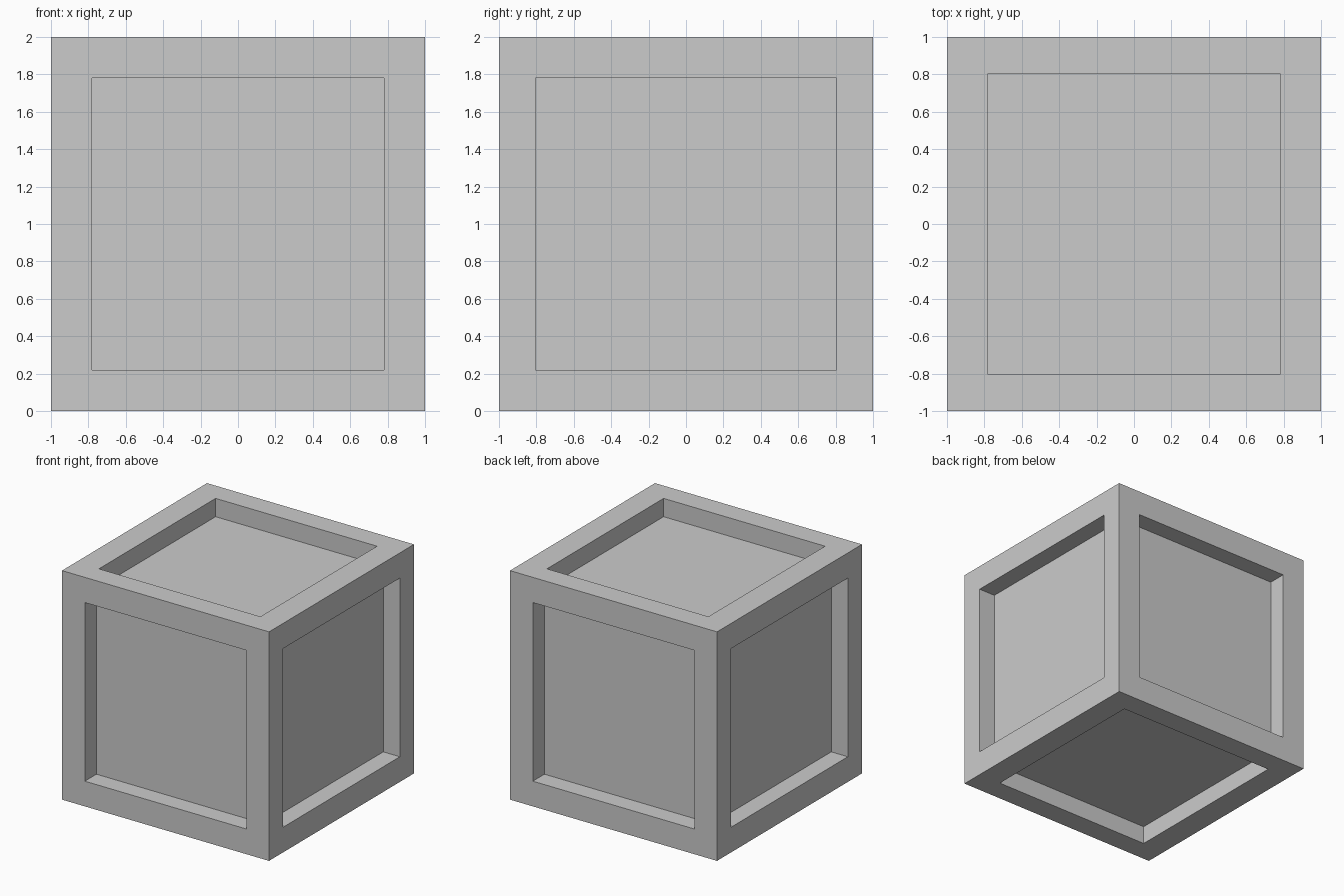
import bpy, bmesh
from mathutils import Vector

if "Cube" in bpy.data.objects:
    bpy.data.objects.remove(bpy.data.objects["Cube"])

OPENING = Vector((0.78, 0.805, 0.78))   # half size of the panel openings along x, y, z
DEPTH = 0.16                            # how far every panel is sunk


def sink_panel(bm, face):
    """Inset one cube face to the opening size, then push it inwards with straight walls."""
    normal = face.normal.copy()
    bmesh.ops.inset_individual(bm, faces=[face], thickness=0.1, depth=0)
    for v in face.verts:
        for i in range(3):
            if abs(normal[i]) < 0.5:
                v.co[i] = OPENING[i] if v.co[i] > 0 else -OPENING[i]
    sunk = bmesh.ops.extrude_discrete_faces(bm, faces=[face])["faces"][0]
    bmesh.ops.translate(bm, verts=sunk.verts, vec=-normal * DEPTH)


# Crate: a cube with a sunken panel on all six sides
bm = bmesh.new()
bmesh.ops.create_cube(bm, size=2)
bm.normal_update()
for side in list(bm.faces):
    sink_panel(bm, side)
bmesh.ops.translate(bm, verts=bm.verts, vec=(0, 0, 1))
bmesh.ops.recalc_face_normals(bm, faces=bm.faces)

mesh = bpy.data.meshes.new("crate")
bm.to_mesh(mesh)
bm.free()
bpy.context.collection.objects.link(bpy.data.objects.new("crate", mesh))
